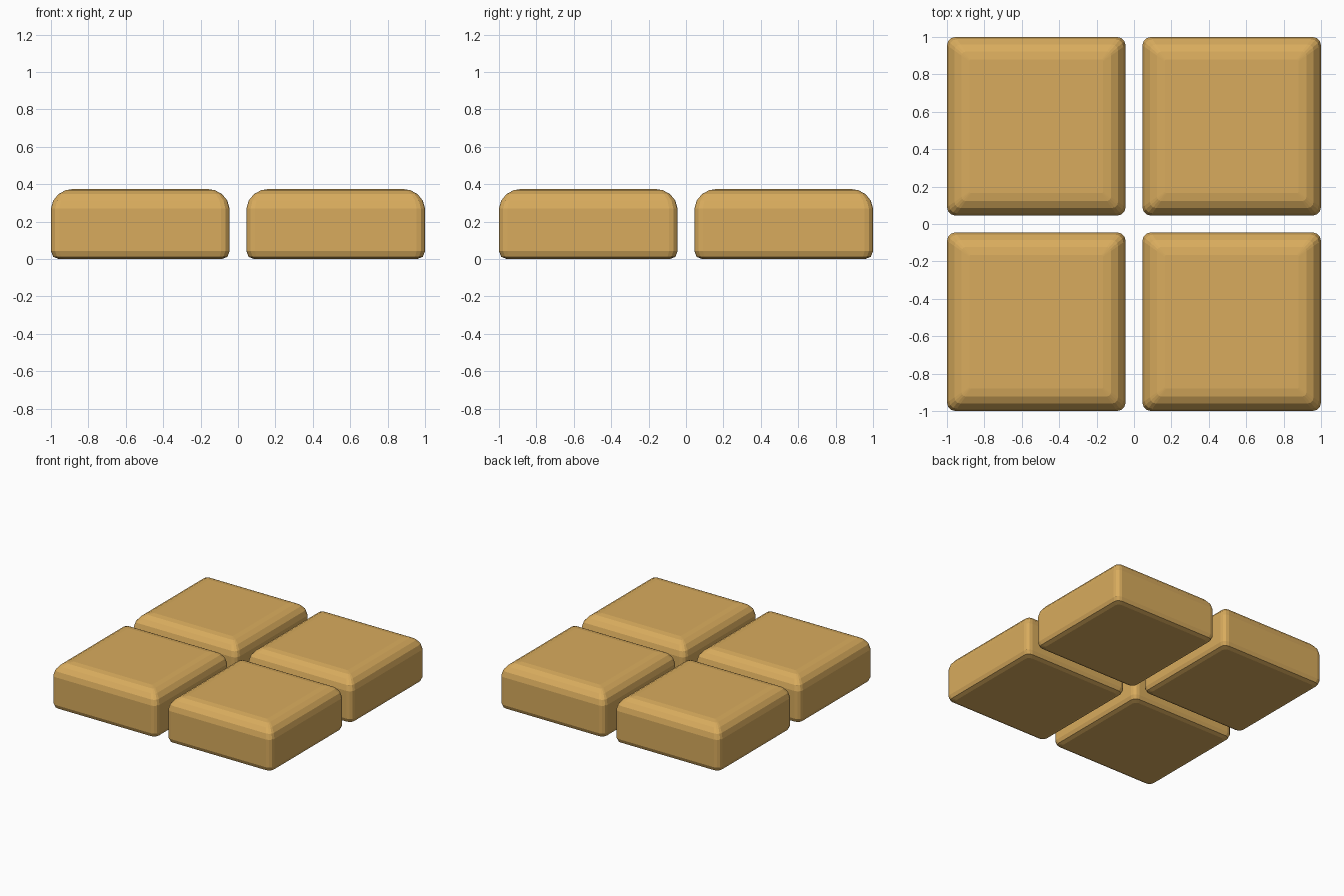
import bpy, bmesh, math

if "Cube" in bpy.data.objects:
    bpy.data.objects.remove(bpy.data.objects["Cube"])

HALF, CENTRE = 0.4775, 0.5225
# edge profile from underside to top: (inset, height)
PROFILE = [(0.042, 0.0), (0.012, 0.012), (0, 0.042), (0, 0.27),
           (0.012, 0.313), (0.04, 0.347), (0.078, 0.368), (0.12, 0.375)]
CORNER_STEPS = 3

mat = bpy.data.materials.new("golden")
mat.diffuse_color = (0.69, 0.41, 0.11, 1)
mat.use_nodes = True
mat.node_tree.nodes["Principled BSDF"].inputs["Base Color"].default_value = mat.diffuse_color


def ring(bm, inset, z):
    """Rounded square loop, its corners tightening with the inset."""
    r = max(0.045 - 0.3 * inset, 0.008)
    c = HALF - inset - r
    verts = []
    for k, (sx, sy) in enumerate([(1, 1), (-1, 1), (-1, -1), (1, -1)]):
        for i in range(CORNER_STEPS + 1):
            a = math.pi / 2 * (k + i / CORNER_STEPS)
            verts.append(bm.verts.new((sx * c + r * math.cos(a),
                                       sy * c + r * math.sin(a), z)))
    return verts


def make_tile_mesh():
    bm = bmesh.new()
    rings = [ring(bm, *p) for p in PROFILE]
    for lo, hi in zip(rings, rings[1:]):
        n = len(lo)
        for i in range(n):
            j = (i + 1) % n
            bm.faces.new((lo[i], lo[j], hi[j], hi[i]))
    bm.faces.new(rings[-1])
    bm.faces.new(rings[0][::-1])
    me = bpy.data.meshes.new("rounded_tile")
    bm.to_mesh(me)
    bm.free()
    me.materials.append(mat)
    return me


# four identical tiles in a square with a cross-shaped gap
tile = make_tile_mesh()
for yname, sy in (("front", -1), ("back", 1)):
    for xname, sx in (("left", -1), ("right", 1)):
        ob = bpy.data.objects.new(f"{yname}_{xname}_tile", tile)
        ob.location = (sx * CENTRE, sy * CENTRE, 0)
        bpy.context.collection.objects.link(ob)
